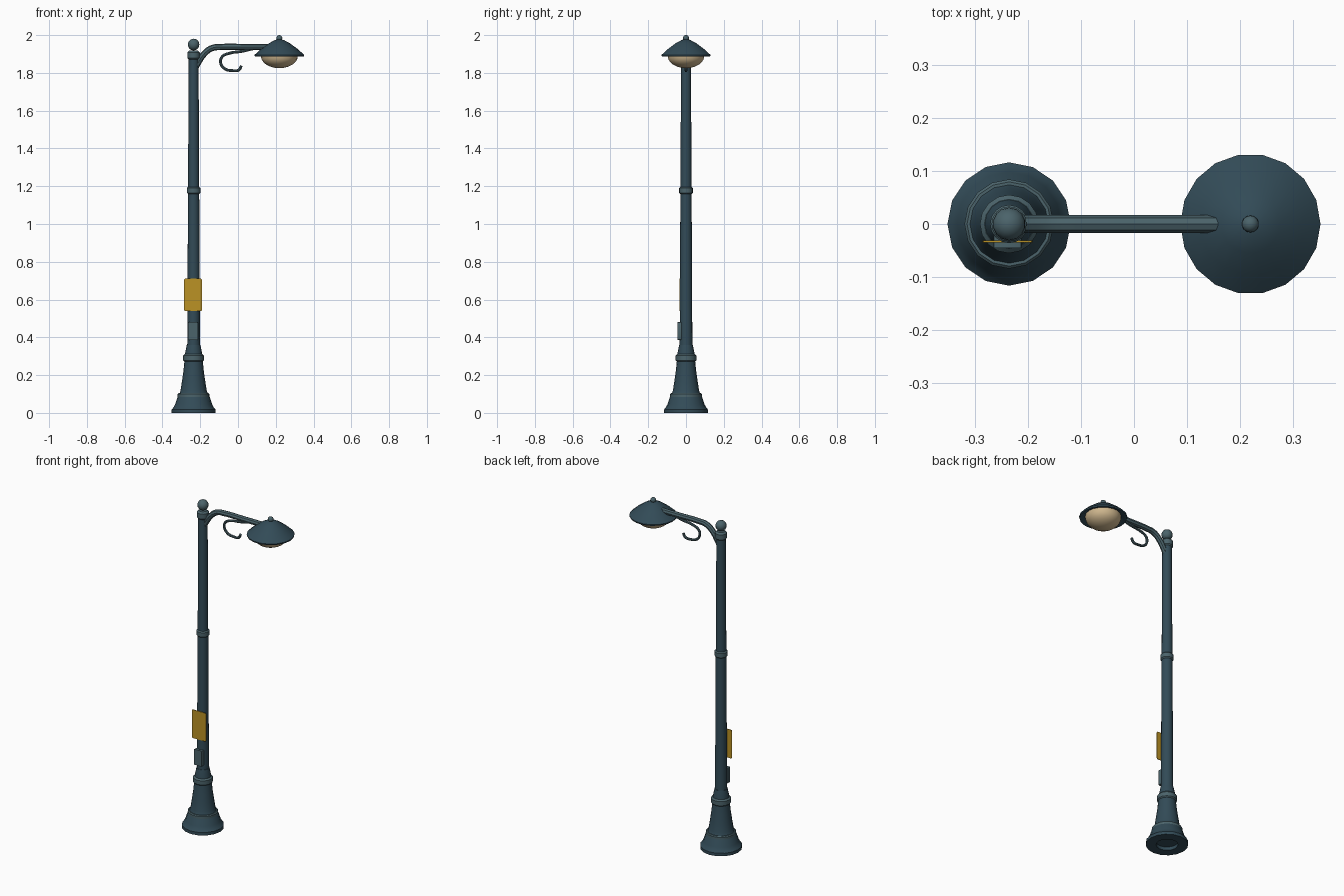
import bpy, bmesh, math
from mathutils import Vector

cube = bpy.data.objects.get("Cube")
if cube:
    bpy.data.objects.remove(cube, do_unlink=True)

POLE_X, LAMP_X = -0.235, 0.219


def material(name, rgb):
    m = bpy.data.materials.new(name)
    m.use_nodes = True
    m.diffuse_color = (*rgb, 1)
    m.node_tree.nodes["Principled BSDF"].inputs["Base Color"].default_value = (*rgb, 1)
    return m


IRON = material("dark teal iron", (0.032, 0.070, 0.095))
TRIM = material("worn teal trim", (0.070, 0.125, 0.145))
GLASS = material("warm glass", (0.62, 0.47, 0.27))
GOLD = material("gold sign", (0.50, 0.29, 0.018))


def finish(obj, mat, angle=40):
    obj.data.materials.append(mat)
    bpy.ops.object.select_all(action="DESELECT")
    obj.select_set(True)
    bpy.context.view_layer.objects.active = obj
    bpy.ops.object.shade_smooth_by_angle(angle=math.radians(angle))
    return obj


def from_bmesh(name, bm, mat, angle=40):
    bmesh.ops.recalc_face_normals(bm, faces=bm.faces)
    mesh = bpy.data.meshes.new(name)
    bm.to_mesh(mesh)
    bm.free()
    obj = bpy.data.objects.new(name, mesh)
    bpy.context.collection.objects.link(obj)
    return finish(obj, mat, angle)


def lathe(name, x, profile, sides, mat, angle=40):
    """Spin (radius, height) points about a vertical axis; zero radius closes an end."""
    bm = bmesh.new()
    rings = []
    for r, z in profile:
        count = sides if r > 0 else 1
        rings.append([bm.verts.new((x + r * math.cos(math.tau * i / sides),
                                    r * math.sin(math.tau * i / sides), z))
                      for i in range(count)])
    for a, b in zip(rings, rings[1:]):
        for i in range(sides):
            j = (i + 1) % sides
            quad = [a[i % len(a)], a[j % len(a)], b[j % len(b)], b[i % len(b)]]
            bm.faces.new(list(dict.fromkeys(quad)))
    return from_bmesh(name, bm, mat, angle)


def ball(name, x, z, radius, mat):
    bm = bmesh.new()
    bmesh.ops.create_uvsphere(bm, u_segments=14, v_segments=10, radius=radius)
    bmesh.ops.translate(bm, verts=bm.verts, vec=(x, 0, z))
    return from_bmesh(name, bm, mat)


def collar(name, z, radius, height, mat=TRIM):
    h, c = height / 2, height / 5
    return lathe(name, POLE_X, [(0, z - h), (radius - c, z - h), (radius, z - h + c),
                                (radius, z + h - c), (radius - c, z + h), (0, z + h)],
                 16, mat)


def tube(name, points, radius, mat):
    """Round bar through (x, z) points in the plane of the arm."""
    curve = bpy.data.curves.new(name, "CURVE")
    curve.dimensions = "3D"
    curve.bevel_depth, curve.bevel_resolution = radius, 2
    curve.use_fill_caps = True
    curve.resolution_u = 5
    spline = curve.splines.new("BEZIER")
    spline.bezier_points.add(len(points) - 1)
    for bp, (x, z) in zip(spline.bezier_points, points):
        bp.co = (x, 0, z)
        bp.handle_left_type = bp.handle_right_type = "AUTO"
    obj = bpy.data.objects.new(name, curve)
    bpy.context.collection.objects.link(obj)
    bpy.ops.object.select_all(action="DESELECT")
    obj.select_set(True)
    bpy.context.view_layer.objects.active = obj
    bpy.ops.object.convert(target="MESH")
    obj = bpy.context.object
    obj.data.materials.clear()
    return finish(obj, mat)


def plate(name, centre, size, bevel, mat):
    bm = bmesh.new()
    bmesh.ops.create_cube(bm, size=1)
    bmesh.ops.scale(bm, verts=bm.verts, vec=size)
    bmesh.ops.translate(bm, verts=bm.verts, vec=centre)
    # Round only the corners seen from the front
    corners = [e for e in bm.edges if abs((e.verts[0].co - e.verts[1].co).normalized().y) > 0.9]
    bmesh.ops.bevel(bm, geom=corners, offset=bevel, segments=2, affect="EDGES", profile=0.5)
    return from_bmesh(name, bm, mat)


# Flared base with a hollow foot
lathe("base", POLE_X, [(0, 0.02), (0.06, 0.02), (0.06, 0), (0.116, 0), (0.116, 0.018),
                       (0.108, 0.027), (0.098, 0.045), (0.086, 0.082), (0.075, 0.1),
                       (0.069, 0.12), (0.062, 0.165), (0.054, 0.22), (0.048, 0.28),
                       (0.046, 0.31), (0.036, 0.36), (0, 0.36)], 16, IRON)
collar("base_lower_ring", 0.092, 0.084, 0.024)
collar("base_upper_ring", 0.29, 0.055, 0.042)

# Tapered post and its rings
lathe("post", POLE_X, [(0, 0.3), (0.034, 0.3), (0.026, 1.9), (0, 1.9)], 16, IRON)
collar("post_middle_ring", 1.178, 0.036, 0.042)
collar("post_top_ring", 1.893, 0.033, 0.05)
ball("post_finial", POLE_X, 1.95, 0.031, TRIM)

# Bracket arm and scroll
tube("arm", [(-0.235, 1.81), (-0.212, 1.853), (-0.178, 1.902), (-0.138, 1.931),
             (-0.09, 1.937), (0.04, 1.937), (0.158, 1.937)], 0.0165, TRIM)
tube("arm_scroll", [(0.08, 1.928), (0.02, 1.914), (-0.045, 1.904), (-0.085, 1.884),
                    (-0.092, 1.853), (-0.07, 1.822), (-0.03, 1.812), (0.005, 1.816),
                    (0.018, 1.838)], 0.0075, TRIM)

# Lamp shade, hollow underneath, with rim, glass bowl and finial
lathe("shade", LAMP_X, [(0, 1.977), (0.022, 1.975), (0.055, 1.957), (0.095, 1.928),
                        (0.132, 1.895), (0.130, 1.887), (0.118, 1.887),
                        (0.098, 1.9), (0, 1.905)], 18, IRON)
bowl = [(0.098 * math.cos(a), 1.889 - 0.064 * math.sin(a))
        for a in (math.pi / 2 * i / 6 for i in range(6))]
lathe("glass_bowl", LAMP_X, [(0, 1.9), (0.098, 1.9)] + bowl + [(0, 1.825)], 18, GLASS)
ball("shade_finial", LAMP_X, 1.984, 0.016, TRIM)

# Sign and service box on the front of the post
plate("sign", Vector((-0.238, -0.033, 0.625)), (0.094, 0.004, 0.172), 0.006, GOLD)
plate("service_box", Vector((-0.238, -0.034, 0.433)), (0.053, 0.022, 0.094), 0.005, TRIM)
